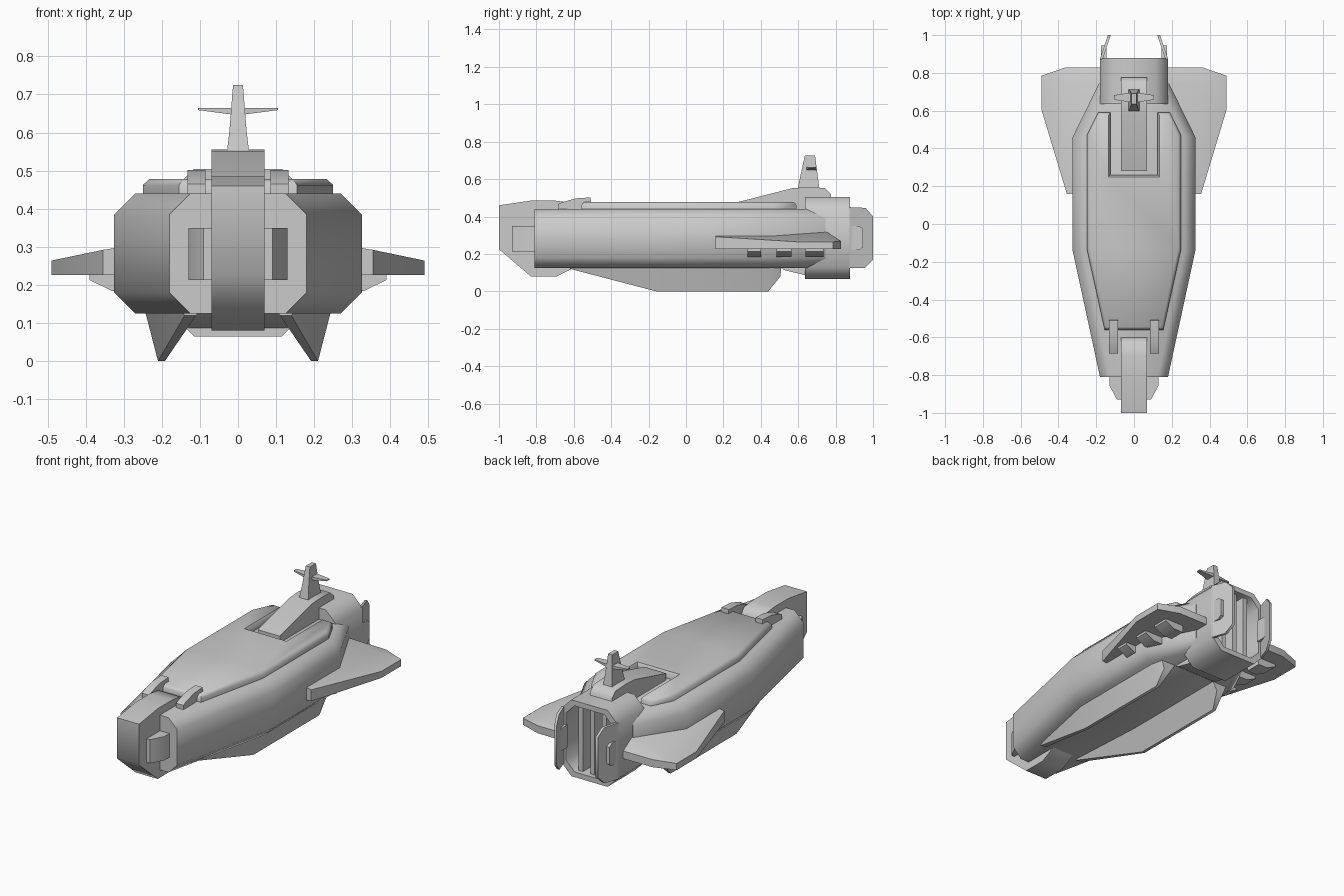
import bpy, bmesh


def loft(name, rings):
    """Skin closed rings of 3D points and cap both ends."""
    bm = bmesh.new()
    vs = [[bm.verts.new(p) for p in r] for r in rings]
    for a, b in zip(vs, vs[1:]):
        for i in range(len(a)):
            j = (i + 1) % len(a)
            bm.faces.new((a[i], a[j], b[j], b[i]))
    bm.faces.new(vs[0])
    bm.faces.new(vs[-1])
    bmesh.ops.remove_doubles(bm, verts=bm.verts, dist=1e-5)
    bmesh.ops.recalc_face_normals(bm, faces=bm.faces)
    me = bpy.data.meshes.new(name)
    bm.to_mesh(me)
    bm.free()
    ob = bpy.data.objects.new(name, me)
    bpy.context.collection.objects.link(ob)
    return ob


def side_prism(name, profile, x0, x1):
    """Extrude a (y, z) profile across x."""
    return loft(name, [[(x, y, z) for y, z in profile] for x in (x0, x1)])


def octagon(y, w, z0, z1, c):
    """Chamfered rectangle in the xz plane."""
    half = [(w - c, z0), (w, z0 + c), (w, z1 - c), (w - c, z1)]
    return [(x, y, z) for x, z in half] + [(-x, y, z) for x, z in half[::-1]]


def deck_ring(half, z):
    """Mirror half of a plan outline across x."""
    return [(x, y, z) for x, y in half] + [(-x, y, z) for x, y in half[::-1]]


# Main hull
loft("hull", [octagon(y, w, 0.125, 0.44, 0.055) for y, w in
              ((-0.81, 0.18), (-0.14, 0.325), (0.46, 0.325), (0.745, 0.185))])

# Nose block
side_prism("nose", [(-1, 0.225), (-0.83, 0.08), (-0.69, 0.08), (-0.6, 0.125), (-0.6, 0.44),
                    (-0.625, 0.475), (-0.7, 0.485), (-0.83, 0.485), (-1, 0.46)], -0.07, 0.07)

# Raised deck with a rear notch
base = [(0.155, -0.56), (0.25, -0.13), (0.25, 0.47), (0.19, 0.59), (0.125, 0.59), (0.125, 0.26)]
top = [(0.145, -0.545), (0.233, -0.13), (0.233, 0.465), (0.182, 0.575), (0.135, 0.575), (0.135, 0.25)]
loft("deck", [deck_ring(base, 0.43), deck_ring(base, 0.462), deck_ring(top, 0.478)])

# Dorsal spine
side_prism("spine", [(0.28, 0.42), (0.28, 0.478), (0.57, 0.552), (0.64, 0.556),
                     (0.74, 0.553), (0.775, 0.52), (0.775, 0.42)], -0.07, 0.07)

# Mast and crossbar
loft("mast", [[(-w, y0, z), (w, y0, z), (w, y1, z), (-w, y1, z)] for w, y0, y1, z in
              ((0.03, 0.595, 0.715, 0.54), (0.022, 0.61, 0.705, 0.61), (0.013, 0.635, 0.69, 0.725))])
loft("crossbar", [[(x, 0.67 - d, 0.66 - h), (x, 0.67 + d, 0.66 - h), (x, 0.67 + d, 0.665), (x, 0.67 - d, 0.665)]
                  for x, d, h in ((-0.105, 0.012, 0.001), (-0.02, 0.025, 0.012),
                                  (0.02, 0.025, 0.012), (0.105, 0.012, 0.001))])

# Engine housing with a recessed rear opening
loft("engine", [octagon(0.635, 0.18, 0.065, 0.505, 0.065), octagon(0.878, 0.18, 0.065, 0.505, 0.065),
                octagon(0.878, 0.15, 0.095, 0.475, 0.055), octagon(0.76, 0.15, 0.095, 0.475, 0.055)])
for i, x in enumerate((-0.075, 0, 0.075)):
    side_prism(f"engine_slat_{i + 1}", [(0.75, 0.09), (0.85, 0.09), (0.85, 0.48), (0.75, 0.48)],
               x - 0.014, x + 0.014)

# Belly fairing below the engine
side_prism("belly_fairing", [(0.5, 0.13), (0.53, 0.112), (0.645, 0.085), (0.645, 0.2), (0.5, 0.2)], -0.13, 0.13)

for s, side in ((1, "right"), (-1, "left")):
    # Cheek boxes beside the nose
    loft("cheek_" + side, [[(s * 0.05, y, 0.213), (s * w, y, 0.213), (s * w, y, 0.35), (s * 0.05, y, 0.35)]
                           for y, w in ((-0.93, 0.09), (-0.855, 0.13), (-0.8, 0.13))])

    # Front deck latches
    side_prism("latch_" + side, [(-0.685, 0.43), (-0.685, 0.465), (-0.66, 0.477), (-0.59, 0.497),
                                 (-0.51, 0.502), (-0.505, 0.43)], s * 0.085, s * 0.132)

    # Wings
    plan = [(0.2, 0.158), (0.355, 0.158), (0.49, 0.605), (0.49, 0.785), (0.365, 0.828), (0.15, 0.828)]
    edge = [0.317, 0.292, 0.264, 0.264, 0.27, 0.27]
    crest = [(s * x, y, z) for (x, y), z in zip(plan, edge)]
    loft("wing_" + side, [[(s * x, y, 0.226) for x, y in plan], crest,
                          crest[:4] + [(s * 0.365, 0.745, 0.288), (s * 0.15, 0.745, 0.322)]])

    # Pods under the wing
    for i, (y0, y1) in enumerate(((0.33, 0.4), (0.485, 0.565), (0.64, 0.735))):
        pod = [(0.27, 0.23), (0.39, 0.23), (0.39, 0.213), (0.33, 0.184), (0.27, 0.184)]
        loft(f"wing_pod_{side}_{i + 1}", [[(s * x, y, z) for x, z in pod] for y in (y0, y1)])

    # Lower keel fins
    loft("keel_" + side, [[(s * a, y, 0.135), (s * b, y, 0.135), (s * d, yt, z), (s * c, yt, z)]
                          for y, yt, z, a, b, c, d in (
                              (-0.62, -0.62, 0.12, 0.10, 0.15, 0.11, 0.14),
                              (-0.16, -0.16, 0, 0.13, 0.245, 0.192, 0.21),
                              (0.44, 0.44, 0, 0.13, 0.245, 0.192, 0.21),
                              (0.51, 0.505, 0.08, 0.13, 0.23, 0.165, 0.21))])

    # Tail plates angled inward, with a box on each
    tail = [(0.872, 0.125), (0.955, 0.125), (1, 0.17), (1, 0.4), (0.96, 0.446), (0.872, 0.45)]
    loft("tail_plate_" + side, [[(s * (off - 0.33 * (y - 0.88)), y, z) for y, z in tail]
                                for off in (0.163, 0.178)])
    side_prism("tail_box_" + side, [(0.87, 0.22), (0.925, 0.22), (0.945, 0.235), (0.945, 0.335),
                                    (0.925, 0.35), (0.87, 0.35)], s * 0.145, s * 0.176)

# Smooth shading with sharp edges kept
bpy.ops.object.select_all(action="SELECT")
bpy.context.view_layer.objects.active = bpy.data.objects["hull"]
bpy.ops.object.shade_smooth_by_angle(angle=0.9)
